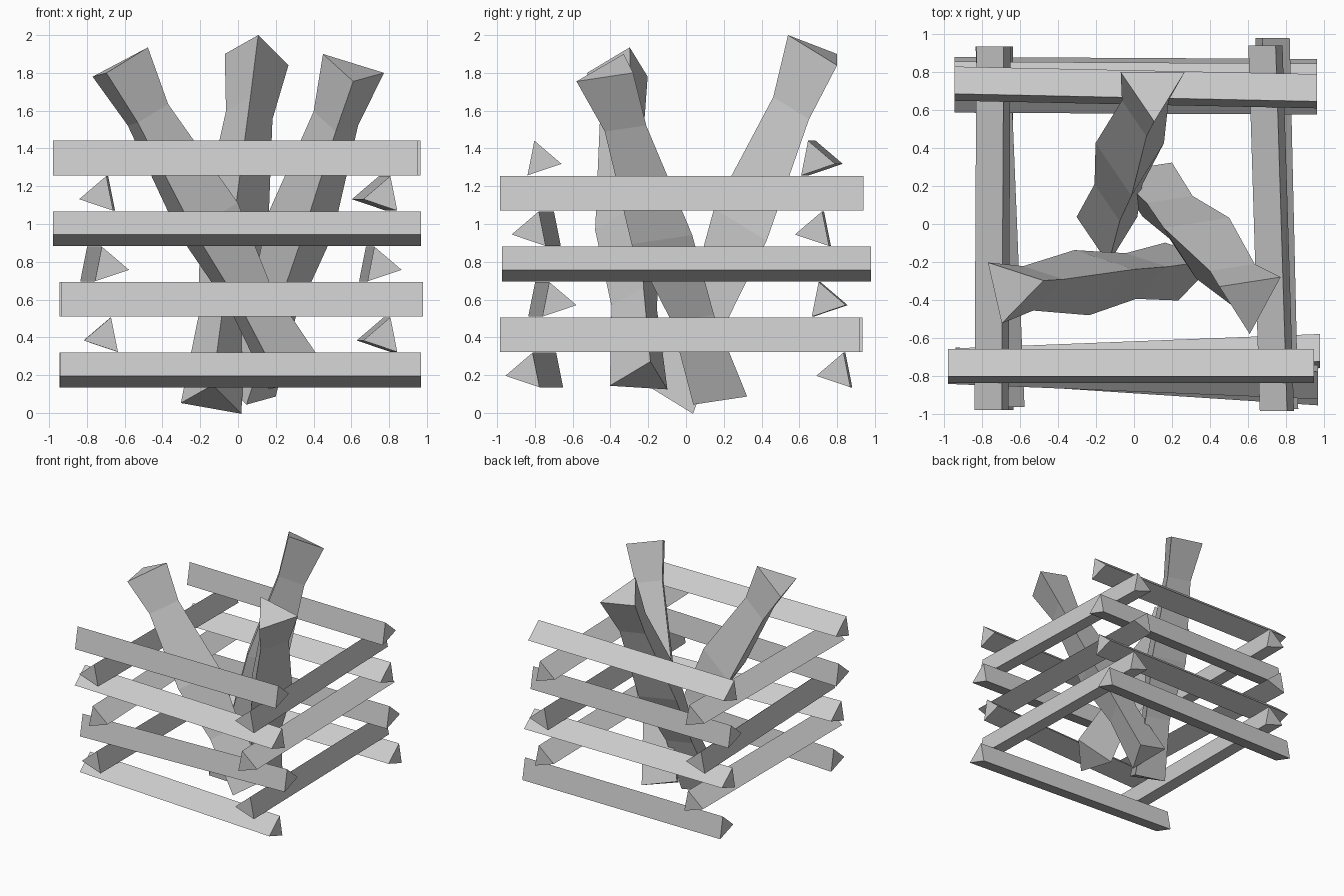
import bpy, bmesh, math
from mathutils import Vector

if "Cube" in bpy.data.objects:
    bpy.data.objects.remove(bpy.data.objects["Cube"])

wood = bpy.data.materials.new("grey_wood")
wood.diffuse_color = (0.6, 0.6, 0.6, 1)
wood.use_nodes = True
wood.node_tree.nodes["Principled BSDF"].inputs["Base Color"].default_value = wood.diffuse_color


def loft(name, rings):
    """Closed flat-shaded prism through a list of triangular rings."""
    bm = bmesh.new()
    loops = [[bm.verts.new(p) for p in ring] for ring in rings]
    for a, b in zip(loops, loops[1:]):
        for i in range(3):
            j = (i + 1) % 3
            bm.faces.new((a[i], a[j], b[j], b[i]))
    bm.faces.new(loops[0])
    bm.faces.new(loops[-1])
    bmesh.ops.recalc_face_normals(bm, faces=bm.faces)
    mesh = bpy.data.meshes.new(name)
    bm.to_mesh(mesh)
    bm.free()
    mesh.materials.append(wood)
    obj = bpy.data.objects.new(name, mesh)
    bpy.context.collection.objects.link(obj)


def stacked_log(name, along_x, level, turn, lo, hi, side_lo, side_hi):
    """Triangular log lying on the stack, slightly skewed in plan."""
    z = 0.217 + 0.187 * level
    rings = []
    for end, side in ((lo, side_lo), (hi, side_hi)):
        ring = []
        for k in range(3):
            a = math.radians(turn + 120 * k)
            s, h = side + 0.11 * math.cos(a), z + 0.108 * math.sin(a)
            ring.append((end, s, h) if along_x else (s, end, h))
        rings.append(ring)
    loft(name, rings)


# Stacked logs: along_x, level, low end, high end, side offset at each end
LOGS = [
    (True, 0, -0.94, 0.97, -0.723, -0.848),
    (True, 2, -0.935, 0.98, -0.763, -0.688),
    (True, 4, -0.98, 0.97, -0.735, -0.815),
    (True, 6, -0.98, 0.95, -0.767, -0.767),
    (True, 0, -0.945, 0.965, 0.808, 0.798),
    (True, 2, -0.945, 0.965, 0.748, 0.738),
    (True, 4, -0.945, 0.965, 0.695, 0.685),
    (True, 6, -0.945, 0.965, 0.722, 0.682),
    (False, 1, -0.98, 0.935, -0.708, -0.71),
    (False, 3, -0.965, 0.935, -0.685, -0.763),
    (False, 5, -0.98, 0.935, -0.733, -0.723),
    (False, 1, -0.985, 0.92, 0.771, 0.736),
    (False, 3, -0.975, 0.98, 0.758, 0.713),
    (False, 5, -0.985, 0.94, 0.771, 0.711),
]
for along_x, level, lo, hi, s0, s1 in LOGS:
    side = ("back" if s0 > 0 else "front") if along_x else ("right" if s0 > 0 else "left")
    turn = 109 if level in (2, 3, 6) else 71
    stacked_log(f"{side}_log_{level}", along_x, level, turn, lo, hi, s0, s1)

# Leaning logs: top triangle and centre of the foot
LEANING = {
    "left_leaning_log": ([(-0.77, -0.203, 1.78), (-0.477, -0.298, 1.935), (-0.697, -0.524, 1.80)],
                         (0.28, -0.23, 0.18)),
    "right_leaning_log": ([(0.45, -0.33, 1.90), (0.773, -0.28, 1.80), (0.61, -0.58, 1.755)],
                          (0.046, 0.213, 0.104)),
    "back_leaning_log": ([(-0.07, 0.80, 1.90), (0.107, 0.54, 2.0), (0.267, 0.80, 1.84)],
                         (-0.14, -0.045, 0.065)),
}
# Position along the log from the top, and thickness there
PROFILE = [(0, 1), (0.165, 0.73), (0.5, 1.07), (0.75, 0.75), (1, 0.95)]
for name, (tri, foot) in LEANING.items():
    tri = [Vector(p) for p in tri]
    top = sum(tri, Vector()) / 3
    loft(name, [[top.lerp(Vector(foot), u) + (p - top) * s for p in tri] for u, s in PROFILE])
